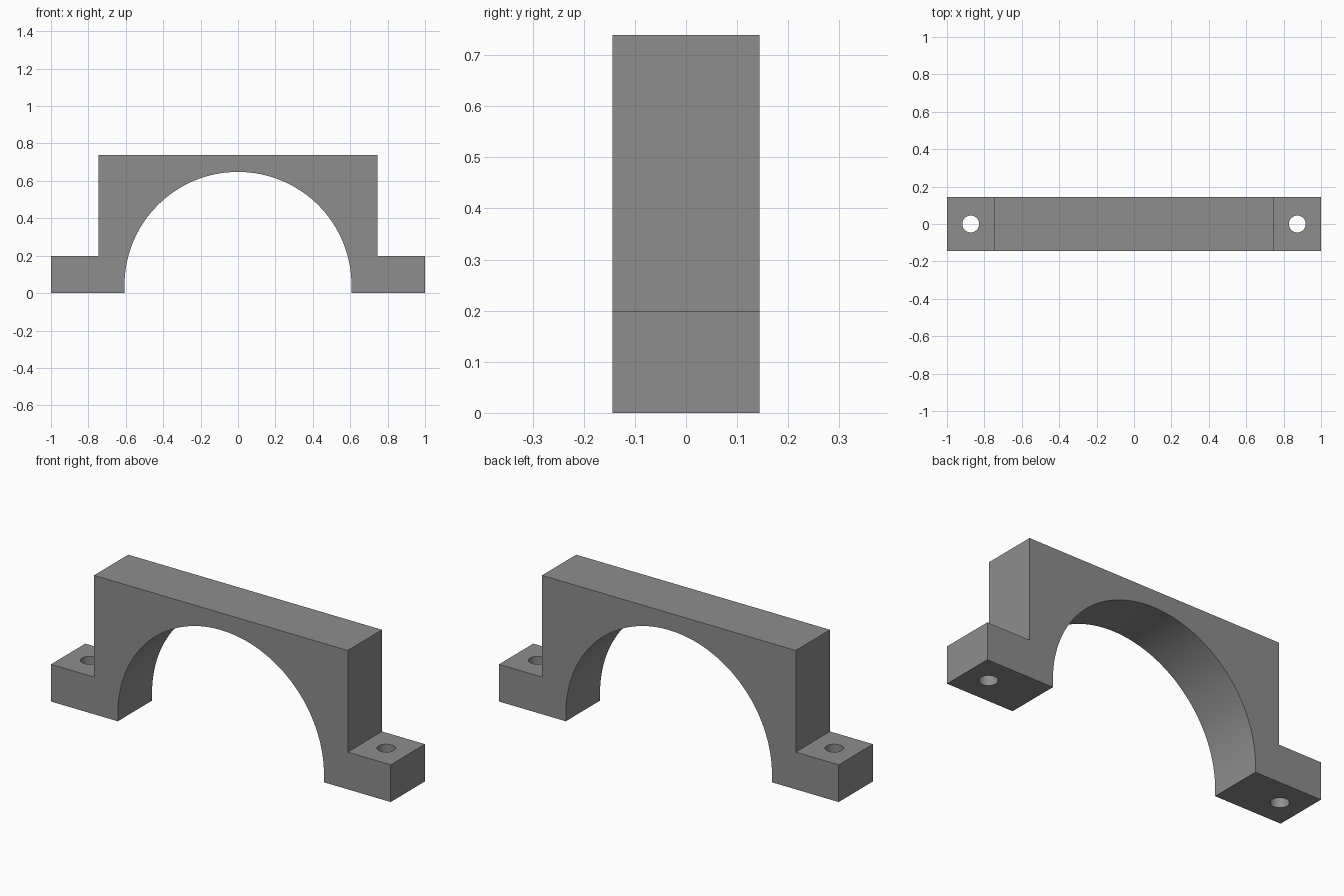
import bpy, bmesh, math

if "Cube" in bpy.data.objects:
    bpy.data.objects.remove(bpy.data.objects["Cube"])

DEPTH = 0.144          # half thickness
ARCH_R, ARCH_Z = 0.607, 0.041
HOLE_X, HOLE_R = 0.873, 0.045

grey = bpy.data.materials.new("mid_grey")
grey.diffuse_color = (0.27, 0.27, 0.27, 1)
grey.use_nodes = True
grey.node_tree.nodes["Principled BSDF"].inputs["Base Color"].default_value = grey.diffuse_color

# Clamp outline: stepped feet and block, with a round-topped opening
outline = [(ARCH_R, 0), (1, 0), (1, 0.198), (0.747, 0.198), (0.747, 0.739),
           (-0.747, 0.739), (-0.747, 0.198), (-1, 0.198), (-1, 0), (-ARCH_R, 0)]
STEPS = 64
for i in range(STEPS + 1):
    a = math.pi * (1 - i / STEPS)
    outline.append((ARCH_R * math.cos(a), ARCH_Z + ARCH_R * math.sin(a)))

bm = bmesh.new()
face = bm.faces.new([bm.verts.new((x, -DEPTH, z)) for x, z in outline])
ext = bmesh.ops.extrude_face_region(bm, geom=[face], use_keep_orig=True)
moved = [g for g in ext["geom"] if isinstance(g, bmesh.types.BMVert)]
bmesh.ops.translate(bm, verts=moved, vec=(0, 2 * DEPTH, 0))
bmesh.ops.recalc_face_normals(bm, faces=bm.faces)
mesh = bpy.data.meshes.new("bearing_clamp")
bm.to_mesh(mesh)
bm.free()
clamp = bpy.data.objects.new("bearing_clamp", mesh)
bpy.context.collection.objects.link(clamp)
mesh.materials.append(grey)

# Bolt holes through both feet
for side in (-1, 1):
    bpy.ops.mesh.primitive_cylinder_add(vertices=48, radius=HOLE_R, depth=0.5,
                                        location=(side * HOLE_X, 0, 0.1))
    cutter = bpy.context.object
    cutter.name = "bolt_hole_cutter"
    cutter.hide_render = True
    cutter.data.materials.append(grey)
    bpy.ops.object.select_all(action='DESELECT')
    clamp.select_set(True)
    bpy.context.view_layer.objects.active = clamp
    mod = clamp.modifiers.new("bolt_hole", 'BOOLEAN')
    mod.operation = 'DIFFERENCE'
    mod.solver = 'EXACT'
    mod.object = cutter
    bpy.ops.object.modifier_apply(modifier=mod.name)
    bpy.data.objects.remove(cutter, do_unlink=True)

# Smooth the arch and hole walls, keep the block edges sharp
bpy.ops.object.shade_smooth_by_angle(angle=math.radians(30))
